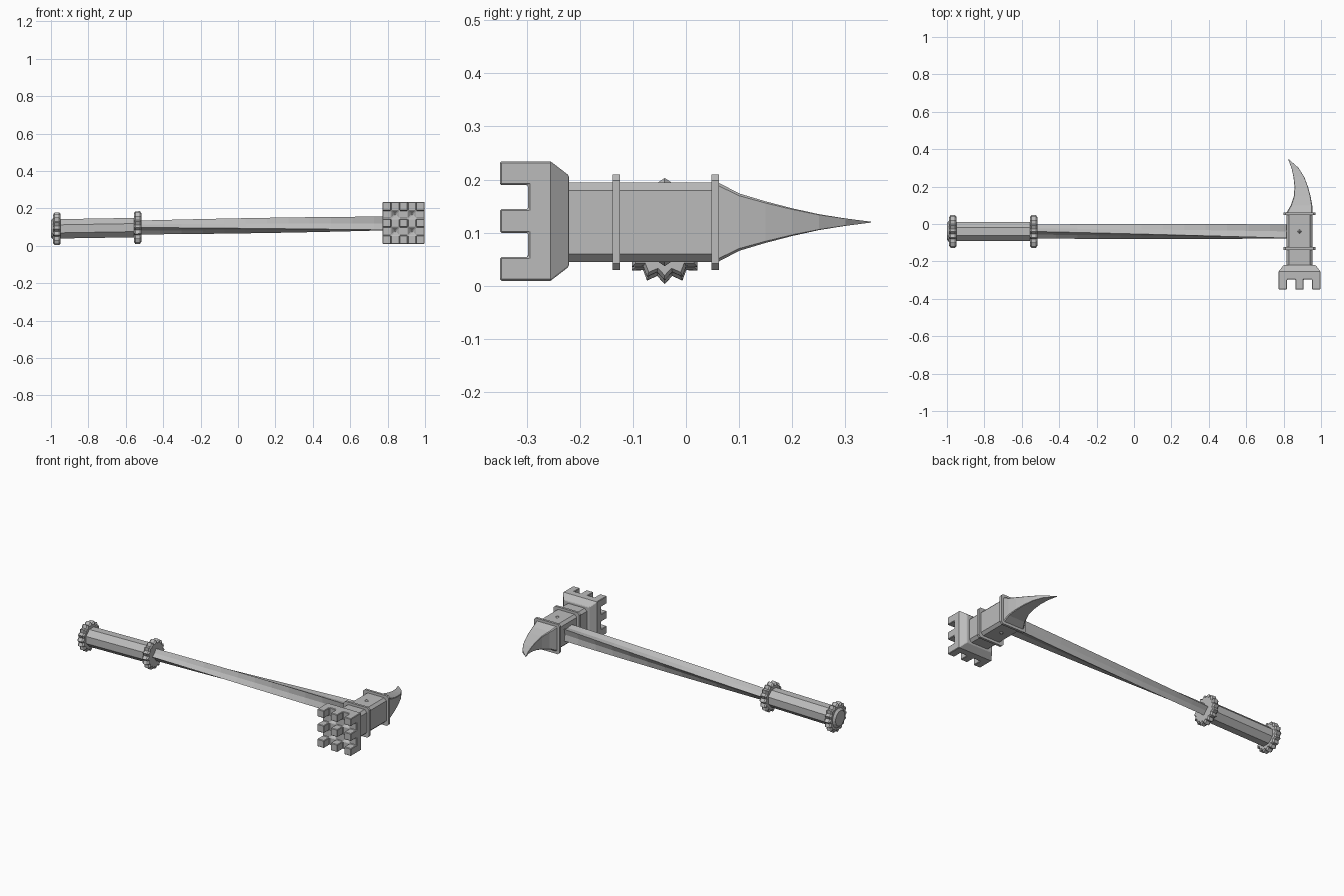
import bpy, bmesh
from math import cos, sin, pi, radians
from mathutils import Matrix, Vector

cube = bpy.data.objects.get("Cube")
if cube:
    bpy.data.objects.remove(cube, do_unlink=True)

steel = bpy.data.materials.new("plain_grey")
steel.use_nodes = True
grey = (0.5, 0.5, 0.5, 1)
steel.diffuse_color = grey
steel.node_tree.nodes["Principled BSDF"].inputs["Base Color"].default_value = grey

HEAD_X, HEAD_Z, SHAFT_Y = 0.885, 0.12, -0.04


def finish(name, bm):
    bmesh.ops.recalc_face_normals(bm, faces=bm.faces)
    mesh = bpy.data.meshes.new(name)
    bm.to_mesh(mesh)
    bm.free()
    mesh.materials.append(steel)
    obj = bpy.data.objects.new(name, mesh)
    bpy.context.collection.objects.link(obj)
    return obj


def loft(name, rings):
    """Skin a row of equal-length rings and cap both ends."""
    bm = bmesh.new()
    rows = [[bm.verts.new(p) for p in ring] for ring in rings]
    n = len(rows[0])
    for a, b in zip(rows, rows[1:]):
        for i in range(n):
            j = (i + 1) % n
            bm.faces.new((a[i], a[j], b[j], b[i]))
    bm.faces.new(rows[0])
    bm.faces.new(rows[-1])
    return finish(name, bm)


def star(x, points, outer, inner, turn=0.0):
    """Star ring across the shaft, whose axis climbs slightly towards the head."""
    z = HEAD_Z - 0.0165 * (0.82 - x)
    ring = []
    for i in range(points * 2):
        r = inner if i % 2 else outer
        a = turn + i * pi / points
        ring.append(Vector((x, SHAFT_Y + r * cos(a), z + r * sin(a))))
    return ring


def chamfered(y, left, right, half, cut):
    """Rectangular ring with cut corners, across the head."""
    cx, hx = (left + right) / 2, (right - left) / 2
    corners = []
    for sx, sz in ((1, 1), (-1, 1), (-1, -1), (1, -1)):
        pair = [(hx, half - cut), (hx - cut, half)]
        if sx * sz < 0:
            pair.reverse()
        corners += [Vector((cx + sx * u, y, HEAD_Z + sz * v)) for u, v in pair]
    return corners


# Grip: octagonal bar
loft("grip", [star(x, 4, 0.056, 0.056, pi / 8) for x in (-0.96, -0.53)])

# Toothed pommel and guard
for name, x in (("pommel", -0.968), ("guard", -0.537)):
    loft(name, [star(x + dx, 16, o, i) for dx, o, i in
                ((-0.02, 0.078, 0.066), (-0.012, 0.087, 0.073),
                 (0.012, 0.087, 0.073), (0.02, 0.078, 0.066))])
loft("pommel_cap", [star(-0.98, 8, 0.066, 0.066), star(-1.0, 8, 0.045, 0.045)])

# Shaft: four-pointed star, twisted an eighth of a turn and swelling to the head
steps = 12
loft("shaft", [star(-0.53 + 1.37 * t, 4, 0.037 + 0.014 * t, 0.023 + 0.006 * t, t * pi / 4)
               for t in (k / steps for k in range(steps + 1))])

# Head body and its two collars
loft("head_body", [chamfered(y, HEAD_X - 0.07, HEAD_X + 0.07, 0.075, 0.015)
                   for y in (-0.225, 0.06)])
for name, y in (("front_collar", -0.131), ("back_collar", 0.055)):
    loft(name, [chamfered(y + d, HEAD_X - 0.086, HEAD_X + 0.086, 0.09, 0.012)
                for d in (-0.007, 0.007)])

# Curved spike
loft("spike", [chamfered(y, l, r, h, h * 0.08) for y, l, r, h in (
    (0.06, 0.815, 0.955, 0.075), (0.1, 0.838, 0.953, 0.054),
    (0.15, 0.855, 0.944, 0.039), (0.2, 0.858, 0.93, 0.026),
    (0.25, 0.853, 0.911, 0.015), (0.3, 0.842, 0.88, 0.007),
    (0.348, 0.823, 0.825, 0.0008))])

# Small studs above and below the head
for name, s in (("top_stud", 1), ("bottom_stud", -1)):
    bm = bmesh.new()
    bmesh.ops.create_cone(bm, segments=4, radius1=0.018, radius2=0, depth=0.012,
                          cap_ends=True)
    bmesh.ops.transform(bm, verts=bm.verts, matrix=Matrix.Translation(
        (HEAD_X, SHAFT_Y, HEAD_Z + s * 0.077)) @ Matrix.Rotation(0 if s > 0 else pi, 4, "X"))
    finish(name, bm)

# Striking face: five by five grid with nine teeth and four pits
bm = bmesh.new()
size = 0.1125
bmesh.ops.create_grid(bm, x_segments=5, y_segments=5, size=size)
cells = list(bm.faces)
rim = [e for e in bm.edges if e.is_boundary]
for depth, scale in ((0.042, 1), (0.035, 0.76)):
    out = bmesh.ops.extrude_edge_only(bm, edges=rim)["geom"]
    ring = [v for v in out if isinstance(v, bmesh.types.BMVert)]
    for v in ring:
        v.co = Vector((v.co.x * scale, v.co.y * scale, v.co.z - depth))
    rim = [e for e in out if isinstance(e, bmesh.types.BMEdge)
           and e.verts[0] in ring and e.verts[1] in ring and e.is_boundary]
bmesh.ops.contextual_create(bm, geom=rim)
teeth, pits = [], []
for f in cells:
    c = f.calc_center_median()
    col, row = (round(v / (size * 0.4)) % 2 for v in (c.x, c.y))
    if col and row:
        pits.append(f)
    elif not col and not row:
        teeth.append(f)
for f in teeth:
    out = bmesh.ops.extrude_face_region(bm, geom=[f])["geom"]
    bmesh.ops.translate(bm, vec=(0, 0, 0.053),
                        verts=[v for v in out if isinstance(v, bmesh.types.BMVert)])
    bm.faces.remove(f)
for v in bmesh.ops.poke(bm, faces=pits)["verts"]:
    v.co.z -= 0.025
bmesh.ops.transform(bm, verts=bm.verts, matrix=Matrix.Translation(
    (HEAD_X, -0.297, HEAD_Z + 0.002)) @ Matrix.Rotation(radians(90), 4, "X"))
block = finish("striking_block", bm)
bevel = block.modifiers.new("edge_bevel", "BEVEL")
bevel.width = 0.003
bevel.segments = 1
bevel.limit_method = "ANGLE"
bevel.angle_limit = radians(40)
